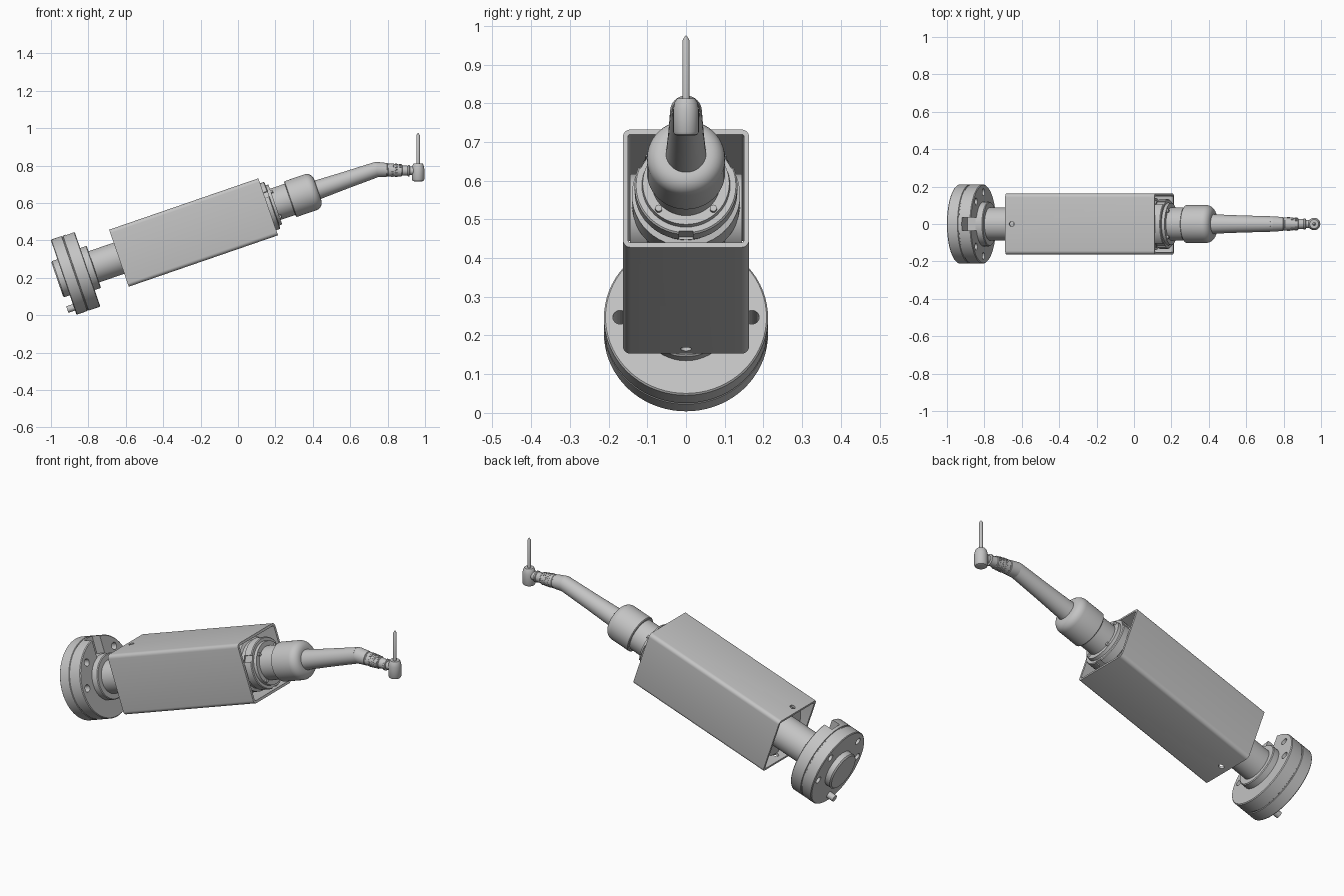
import bpy, bmesh, math
from mathutils import Matrix, Vector

if "Cube" in bpy.data.objects:
    bpy.data.objects.remove(bpy.data.objects["Cube"])

grey = bpy.data.materials.new("plain grey")
grey.use_nodes = True
COLOUR = (0.55, 0.55, 0.55, 1)
grey.diffuse_color = COLOUR
grey.node_tree.nodes["Principled BSDF"].inputs["Base Color"].default_value = COLOUR

# Frames: the arm runs along its local x, tilted up; the head section bends down
ARM = Matrix.Translation((-0.2375, 0, 0.4425)) @ Matrix.Rotation(math.radians(-19), 4, 'Y')
BEND = Matrix.Translation((0.741, 0, 0.779)) @ Matrix.Rotation(math.radians(2), 4, 'Y')
HEAD = Matrix.Translation((0.963, 0, 0)) @ Matrix.Rotation(math.radians(-90), 4, 'Y')


def finish(name, bm, frame, smooth=True):
    bmesh.ops.recalc_face_normals(bm, faces=bm.faces)
    mesh = bpy.data.meshes.new(name)
    bm.to_mesh(mesh)
    bm.free()
    mesh.materials.append(grey)
    obj = bpy.data.objects.new(name, mesh)
    bpy.context.collection.objects.link(obj)
    obj.matrix_world = frame
    if smooth:
        shade(obj)
    return obj


def select(obj):
    bpy.ops.object.select_all(action='DESELECT')
    obj.select_set(True)
    bpy.context.view_layer.objects.active = obj


def shade(obj):
    select(obj)
    bpy.ops.object.shade_smooth_by_angle(angle=math.radians(32))


def lathe(name, profile, frame=ARM, sides=48):
    """Turned part around local x from (position, radius) pairs."""
    bm = bmesh.new()
    rings = []
    for s, r in profile:
        rings.append([bm.verts.new((s, r * math.cos(2 * math.pi * i / sides),
                                    r * math.sin(2 * math.pi * i / sides)))
                      for i in range(sides)])
    for a, b in zip(rings, rings[1:]):
        for i in range(sides):
            j = (i + 1) % sides
            bm.faces.new((a[i], a[j], b[j], b[i]))
    bm.faces.new(rings[0])
    bm.faces.new(rings[-1])
    return finish(name, bm, frame)


def rod(bm, centre, radius, length, axis='X', sides=24):
    turn = {'X': Matrix.Rotation(math.pi / 2, 4, 'Y'),
            'Y': Matrix.Rotation(math.pi / 2, 4, 'X'), 'Z': Matrix()}[axis]
    bmesh.ops.create_cone(bm, cap_ends=True, segments=sides, radius1=radius, radius2=radius,
                          depth=length, matrix=Matrix.Translation(centre) @ turn)


def block(bm, centre, size, turn=Matrix()):
    bmesh.ops.create_cube(bm, size=1, matrix=turn @ Matrix.Translation(centre)
                          @ Matrix.Diagonal((*size, 1)))


def cut(obj, bm):
    """Subtract the cutter geometry and tidy up."""
    cutter = finish("cutter", bm, obj.matrix_world.copy(), False)
    cutter.hide_render = True
    mod = obj.modifiers.new("cut", 'BOOLEAN')
    mod.operation, mod.solver, mod.object = 'DIFFERENCE', 'EXACT', cutter
    select(obj)
    bpy.ops.object.modifier_apply(modifier=mod.name)
    bpy.data.objects.remove(cutter)
    shade(obj)


def polar(s, radius, degrees):
    a = math.radians(degrees)
    return Vector((s, radius * math.sin(a), radius * math.cos(a)))


# Mounting flange with centring boss, groove, bolt holes and top slot
flange = lathe("mounting_flange", [
    (-0.771, 0.095), (-0.764, 0.102), (-0.735, 0.102), (-0.735, 0.208), (-0.731, 0.212),
    (-0.674, 0.212), (-0.672, 0.208), (-0.668, 0.208), (-0.666, 0.212),
    (-0.604, 0.212), (-0.6, 0.208), (-0.6, 0.1)], sides=72)
holes = bmesh.new()
for angle in (-90, -45, 45, 90):
    rod(holes, polar(-0.67, 0.17, angle), 0.019, 0.3)
block(holes, (-0.6, 0, 0.2), (0.1, 0.068, 0.17))
cut(flange, holes)

# Locating pin on the back of the flange
pin = bmesh.new()
rod(pin, polar(-0.75, 0.17, 180), 0.018, 0.045)
finish("locating_pin", pin, ARM)

# Neck with its collar
lathe("neck", [(-0.605, 0.119), (-0.568, 0.119), (-0.564, 0.115),
               (-0.564, 0.088), (-0.28, 0.088)])

# Open square housing with rounded long edges
bm = bmesh.new()
block(bm, (0, 0, 0), (0.844, 0.326, 0.322))
bmesh.ops.delete(bm, geom=[f for f in bm.faces if abs(f.normal.x) > 0.9], context='FACES_ONLY')
bmesh.ops.bevel(bm, geom=[e for e in bm.edges
                          if abs(e.verts[0].co.x - e.verts[1].co.x) > 0.5],
                offset=0.02, segments=5, profile=0.5, affect='EDGES')
housing = finish("housing", bm, ARM, False)
wall = housing.modifiers.new("wall", 'SOLIDIFY')
wall.thickness, wall.offset = 0.013, -1
select(housing)
bpy.ops.object.modifier_apply(modifier=wall.name)
holes = bmesh.new()
rod(holes, (-0.385, 0, 0), 0.014, 0.5, 'Z')
cut(housing, holes)

# Joint bodies inside the housing
lathe("inner_body", [(-0.3, 0.115), (-0.28, 0.135), (0.3, 0.135)])
for name, s in (("rear", -0.27), ("front", 0.2)):
    for axis in 'YZ':
        bm = bmesh.new()
        rod(bm, (s, 0, 0), 0.11, 0.29, axis, 48)
        finish(f"{name}_joint_{axis.lower()}", bm, ARM)

# Tool flange, stepped down to the tool neck
tool_flange = lathe("tool_flange", [
    (0.29, 0.14), (0.37, 0.14), (0.375, 0.125), (0.395, 0.125), (0.4, 0.133),
    (0.442, 0.133), (0.446, 0.129), (0.446, 0.114), (0.462, 0.112),
    (0.462, 0.088), (0.56, 0.088)])
slots = bmesh.new()
for angle in (60, 180, 300):
    block(slots, (0.425, 0, 0.135), (0.05, 0.035, 0.02),
          Matrix.Rotation(math.radians(angle), 4, 'X'))
cut(tool_flange, slots)
bm = bmesh.new()
for angle in (45, 135, 225, 315):
    rod(bm, polar(0.466, 0.1, angle), 0.009, 0.012, sides=16)
finish("flange_screws", bm, ARM)

# Motor cup with rounded front
cup = [(0.545, 0.096), (0.549, 0.101), (0.66, 0.101)]
cup += [(0.66 + 0.042 * math.sin(a), 0.059 + 0.042 * math.cos(a))
        for a in (math.radians(15 * k) for k in range(1, 7))]
lathe("motor_cup", cup + [(0.702, 0.03)])

# Handle and rounded elbow
lathe("handle", [(0.69, 0.053), (0.72, 0.051), (0.85, 0.046), (1.0, 0.042), (1.035, 0.041)])
bm = bmesh.new()
bmesh.ops.create_uvsphere(bm, u_segments=32, v_segments=16, radius=0.041)
finish("elbow", bm, BEND)

# Bent front section with rings
lathe("front_section", [
    (0, 0.041), (0.015, 0.04), (0.055, 0.037), (0.057, 0.034), (0.062, 0.034),
    (0.064, 0.036), (0.08, 0.035), (0.135, 0.031), (0.138, 0.028), (0.165, 0.026),
    (0.168, 0.03), (0.176, 0.03), (0.179, 0.022), (0.215, 0.022)], BEND, 32)

# Grip ridges
bm = bmesh.new()
for i in range(20):
    for k in range(3):
        block(bm, (0.085 + 0.02 * k, 0, 0.0345 - 0.0015 * k), (0.014, 0.005, 0.004),
              Matrix.Rotation(2 * math.pi * (i + 0.5 * (k % 2)) / 20, 4, 'X'))
finish("grip_ridges", bm, BEND, False)

# Upright head and pointed bit
lathe("head", [(0.716, 0.022), (0.719, 0.029), (0.726, 0.033), (0.785, 0.033),
               (0.803, 0.029), (0.812, 0.024), (0.812, 0.006)], HEAD, 32)
lathe("bit", [(0.8, 0.0095), (0.962, 0.0095), (0.975, 0.0015)], HEAD, 16)
